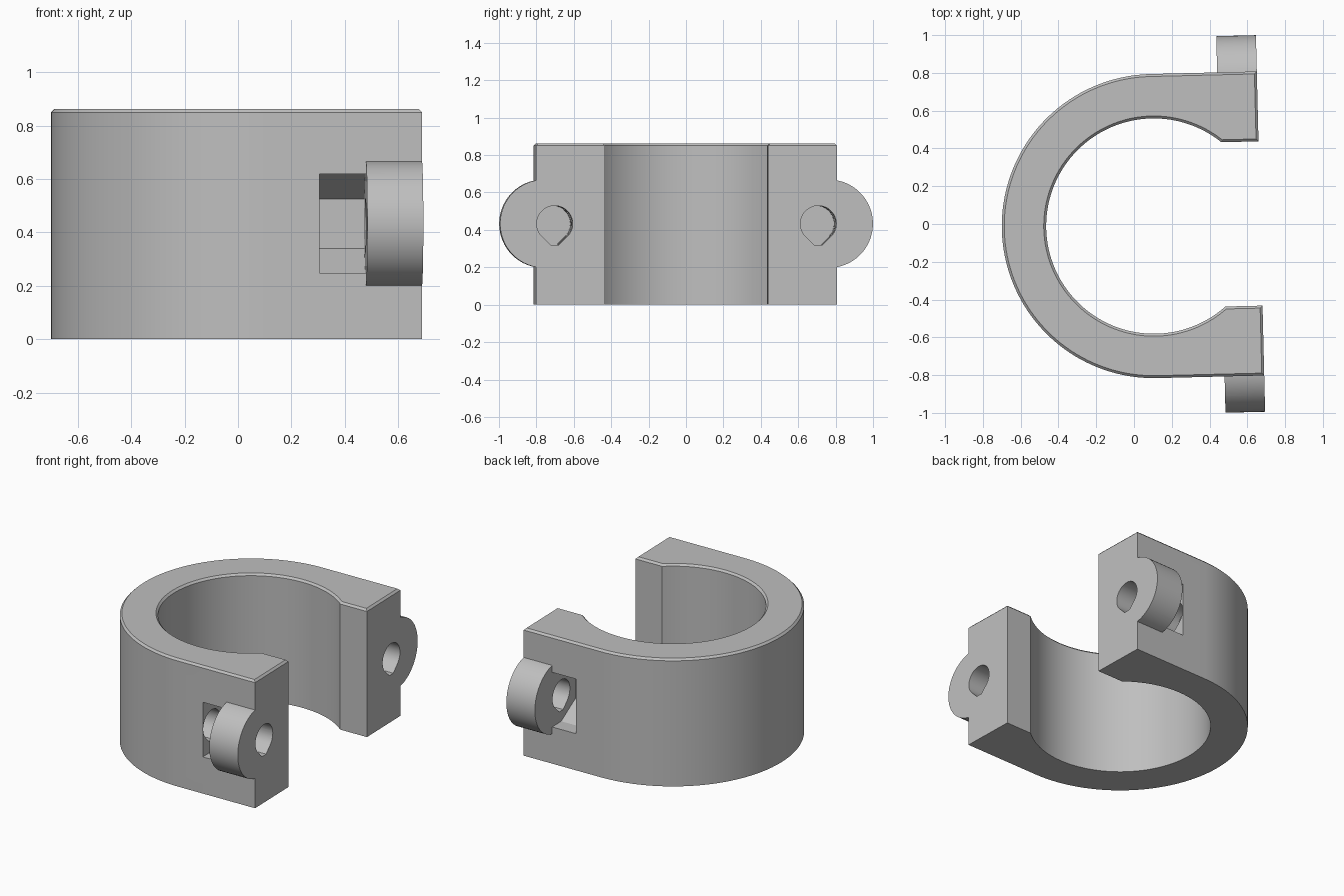
import bpy, bmesh, math
from mathutils import Vector, Matrix

cube = bpy.data.objects.get("Cube")
if cube:
    bpy.data.objects.remove(cube, do_unlink=True)

HEIGHT, CHAMFER = 0.863, 0.013
OUTER, INNER = 0.805, 0.57          # ring radii
END_X, MOUTH_Y = 0.565, 0.435       # arm ends and half opening
LUG_BACK, MID_Z = 0.355, 0.433
BOLT_Y = 0.705

grey = bpy.data.materials.new("plain grey")
grey.use_nodes = True
grey.diffuse_color = (0.52, 0.52, 0.52, 1)
grey.node_tree.nodes["Principled BSDF"].inputs["Base Color"].default_value = grey.diffuse_color


def arc(cx, cy, r, a0, a1, steps):
    """Points along an arc, angles in degrees."""
    angles = [math.radians(a0 + (a1 - a0) * i / steps) for i in range(steps + 1)]
    return [(cx + r * math.cos(a), cy + r * math.sin(a)) for a in angles]


def prism(name, base, offset, bevel_top=0):
    """Extrude a 3D outline along an offset."""
    bm = bmesh.new()
    face = bm.faces.new([bm.verts.new(p) for p in base])
    top = bmesh.ops.extrude_face_region(bm, geom=[face], use_keep_orig=True)["geom"]
    moved = [v for v in top if isinstance(v, bmesh.types.BMVert)]
    bmesh.ops.translate(bm, verts=moved, vec=Vector(offset))
    bmesh.ops.recalc_face_normals(bm, faces=bm.faces)
    if bevel_top:
        rim = [e for e in bm.edges if all(v in moved for v in e.verts)]
        bmesh.ops.bevel(bm, geom=rim, offset=bevel_top, segments=1,
                        affect='EDGES', profile=0.5)
    mesh = bpy.data.meshes.new(name)
    bm.to_mesh(mesh)
    bm.free()
    mesh.materials.append(grey)
    obj = bpy.data.objects.new(name, mesh)
    bpy.context.collection.objects.link(obj)
    return obj


def side_prism(name, outline, x0, x1, side):
    """Extrude a (y, z) outline along x, mirrored to the given side."""
    return prism(name, [(x0, side * y, z) for y, z in outline], (x1 - x0, 0, 0))


def combine(target, tool, operation):
    mod = target.modifiers.new(operation.title(), 'BOOLEAN')
    mod.operation, mod.solver, mod.object = operation, 'EXACT', tool
    bpy.context.view_layer.objects.active = target
    bpy.ops.object.modifier_apply(modifier=mod.name)
    bpy.data.objects.remove(tool, do_unlink=True)


# C-shaped body with straight arms and a chamfered top rim
mouth = math.degrees(math.asin(MOUTH_Y / INNER))
outline = [(END_X, MOUTH_Y), (END_X, OUTER)]
outline += arc(0, 0, OUTER, 90, 270, 72)
outline += [(END_X, -OUTER), (END_X, -MOUTH_Y)]
outline += arc(0, 0, INNER, 360 - mouth, mouth, 96)
body = prism("clamp_body", [(x, y, 0) for x, y in outline], (0, 0, HEIGHT), CHAMFER)

# Lug, nut pocket and bolt hole outlines
lug = arc(0.761, MID_Z, 0.236, 0, 360, 64)[:-1]
s = 0.185
flat_y = BOLT_Y - 0.156
pocket = [(1.1, MID_Z - s), (BOLT_Y, MID_Z - s), (flat_y, MID_Z - s / 2),
          (flat_y, MID_Z + s / 2), (BOLT_Y, MID_Z + s), (1.1, MID_Z + s)]
hole = arc(BOLT_Y, MID_Z, 0.096, -45, 225, 40)
hole += [(BOLT_Y - 0.022, MID_Z - 0.114), (BOLT_Y + 0.022, MID_Z - 0.114)]

for side in (1, -1):
    combine(body, side_prism("lug", lug, LUG_BACK, END_X, side), 'UNION')
    combine(body, side_prism("nut_pocket", pocket, 0.18, LUG_BACK, side), 'DIFFERENCE')
    combine(body, side_prism("bolt_hole", hole, 0.05, 0.7, side), 'DIFFERENCE')

# Slight turn and final placement
body.data.transform(Matrix.Translation((0.105, -0.011, 0)) @ Matrix.Rotation(math.radians(1.4), 4, 'Z'))
bpy.ops.object.select_all(action='DESELECT')
body.select_set(True)
bpy.context.view_layer.objects.active = body
bpy.ops.object.shade_smooth_by_angle(angle=math.radians(25))
